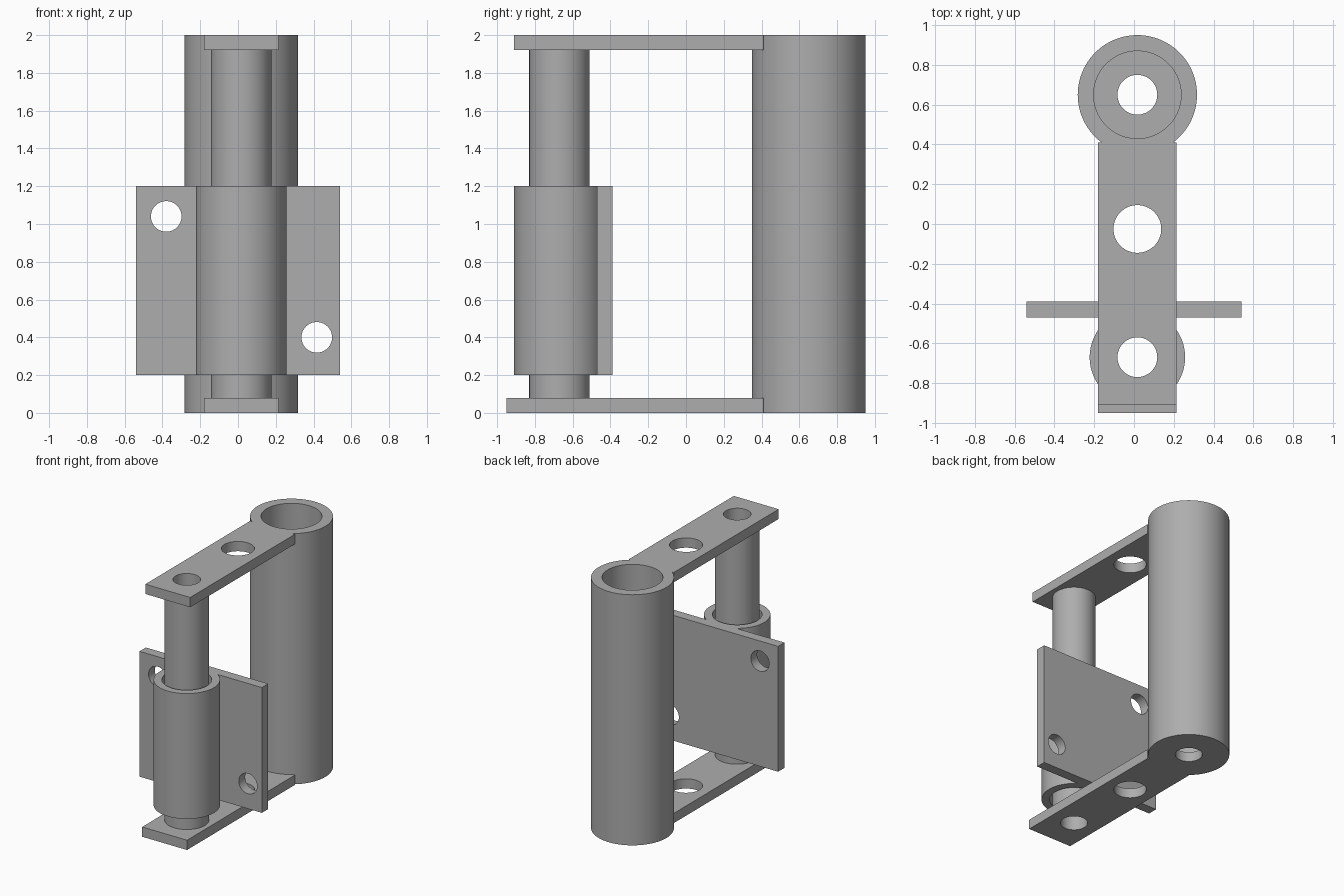
import bpy
import math

old = bpy.data.objects.get("Cube")
if old:
    bpy.data.objects.remove(old, do_unlink=True)

steel = bpy.data.materials.new("plain grey")
steel.use_nodes = True
GREY = (0.42, 0.42, 0.42, 1)
steel.diffuse_color = GREY
steel.node_tree.nodes["Principled BSDF"].inputs["Base Color"].default_value = GREY

CX = 0.017                      # shared axis of the tube, pin and arms
PIN_Y, MID_Y, TUBE_Y = -0.67, -0.025, 0.65
ARM = 0.078                     # arm thickness


def finish(name):
    obj = bpy.context.object
    obj.name = name
    obj.data.materials.append(steel)
    return obj


def box(name, x, y, z):
    """Box from (min, max) ranges."""
    bpy.ops.mesh.primitive_cube_add(size=1, location=[sum(r) / 2 for r in (x, y, z)])
    bpy.context.object.scale = [r[1] - r[0] for r in (x, y, z)]
    bpy.ops.object.transform_apply(location=True, rotation=False, scale=True)
    return finish(name)


def rod(name, y, radius, z0, z1):
    """Upright cylinder on the shared axis."""
    bpy.ops.mesh.primitive_cylinder_add(vertices=96, radius=radius, depth=z1 - z0,
                                        location=(CX, y, (z0 + z1) / 2))
    return finish(name)


def combine(target, operation, parts):
    """Apply boolean operations and discard the helper parts."""
    for part in parts:
        mod = target.modifiers.new(operation, "BOOLEAN")
        mod.operation, mod.solver, mod.object = operation, "EXACT", part
        bpy.context.view_layer.objects.active = target
        bpy.ops.object.modifier_apply(modifier=mod.name)
        bpy.data.objects.remove(part, do_unlink=True)


def shade(obj):
    bpy.ops.object.select_all(action="DESELECT")
    obj.select_set(True)
    bpy.context.view_layer.objects.active = obj
    bpy.ops.object.shade_smooth_by_angle(angle=math.radians(30))


# Fixed frame: large tube, two arms and hinge pin
frame = rod("hinge_frame", TUBE_Y, 0.30, 0, 2)
arm_x = (CX - 0.198, CX + 0.198)
combine(frame, "UNION", [
    box("lower_arm", arm_x, (-0.95, 0.41), (0, ARM)),
    box("upper_arm", arm_x, (-0.91, 0.41), (2 - ARM, 2)),
    rod("hinge_pin", PIN_Y, 0.16, ARM / 2, 2 - ARM / 2),
])

# Tube bore above a drilled floor, then the arm and pin holes
combine(frame, "DIFFERENCE", [
    rod("tube_bore", TUBE_Y, 0.22, ARM, 2.1),
    rod("floor_hole", TUBE_Y, 0.10, -0.1, 0.2),
    rod("arm_holes", MID_Y, 0.12, -0.1, 2.1),
    rod("pin_hole", PIN_Y, 0.10, -0.1, 2.1),
])
shade(frame)

# Turning leaf: sleeve around the pin with a mounting plate behind
leaf = rod("hinge_leaf", PIN_Y, 0.24, 0.2, 1.2)
combine(leaf, "UNION", [box("mounting_plate", (-0.54, 0.54), (-0.47, -0.39), (0.2, 1.2))])
cutters = [rod("sleeve_bore", PIN_Y, 0.18, 0.1, 1.3)]
for x, z in ((-0.38, 1.04), (0.417, 0.40)):
    bpy.ops.mesh.primitive_cylinder_add(vertices=64, radius=0.081, depth=0.3,
                                        location=(x, -0.43, z), rotation=(math.pi / 2, 0, 0))
    cutters.append(finish("screw_hole"))
combine(leaf, "DIFFERENCE", cutters)
shade(leaf)
